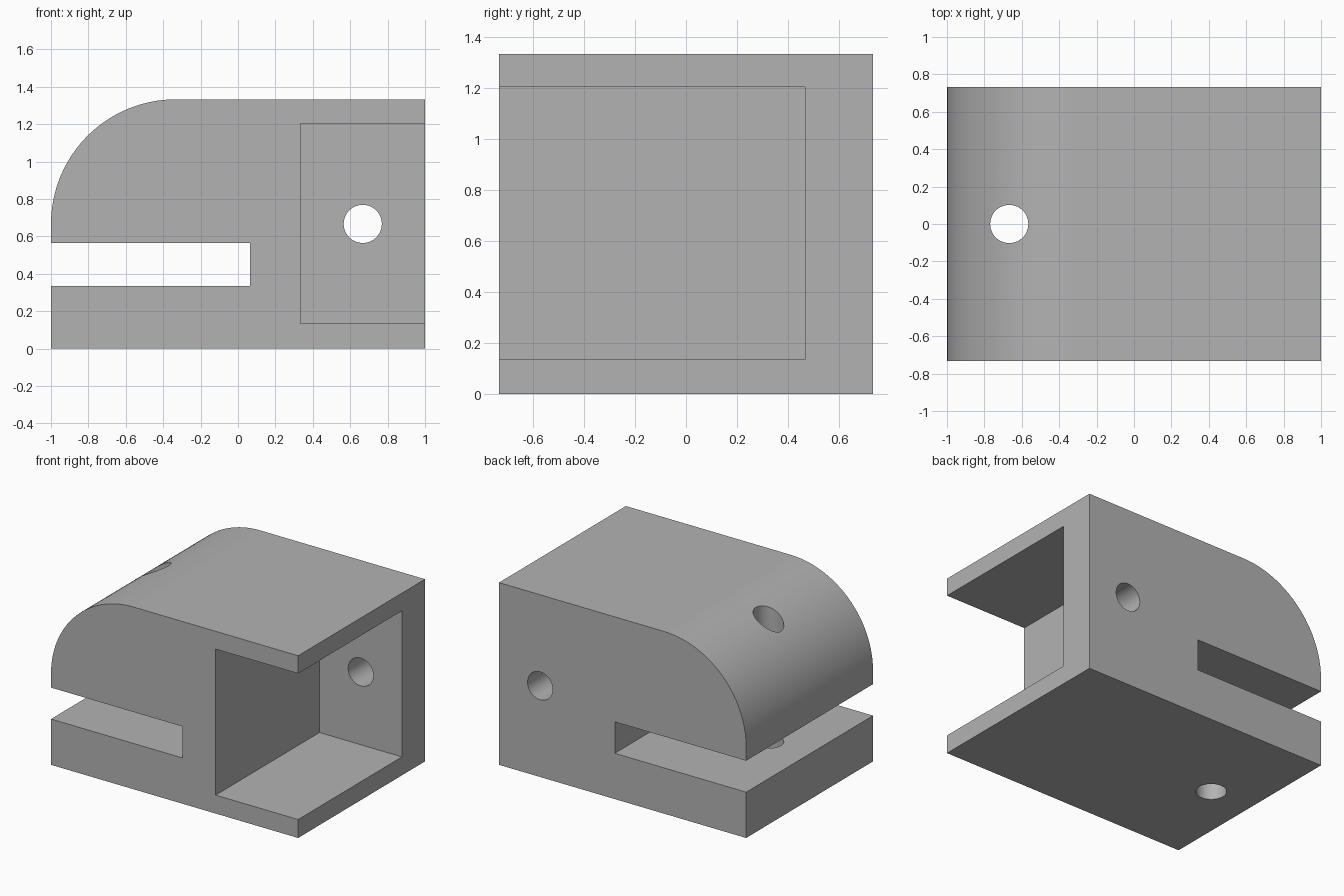
import bpy
import bmesh
from math import cos, sin, pi, radians

if "Cube" in bpy.data.objects:
    bpy.data.objects.remove(bpy.data.objects["Cube"], do_unlink=True)

DEPTH, HEIGHT, ROUND = 1.466, 1.333, 0.667
HOLE_RADIUS = 0.102

grey = bpy.data.materials.new("plain grey")
grey.use_nodes = True
grey.diffuse_color = (0.45, 0.45, 0.45, 1)
grey.node_tree.nodes["Principled BSDF"].inputs["Base Color"].default_value = grey.diffuse_color


def extrude_profile(name, points):
    """Extrude an x-z outline through the full depth."""
    bm = bmesh.new()
    face = bm.faces.new([bm.verts.new((x, -DEPTH / 2, z)) for x, z in points])
    result = bmesh.ops.extrude_face_region(bm, geom=[face])
    moved = [v for v in result["geom"] if isinstance(v, bmesh.types.BMVert)]
    bmesh.ops.translate(bm, verts=moved, vec=(0, DEPTH, 0))
    bmesh.ops.recalc_face_normals(bm, faces=bm.faces)
    mesh = bpy.data.meshes.new(name)
    bm.to_mesh(mesh)
    bm.free()
    mesh.materials.append(grey)
    obj = bpy.data.objects.new(name, mesh)
    bpy.context.collection.objects.link(obj)
    return obj


def cut(target, cutter):
    """Subtract a cutter, then discard it."""
    cutter.data.materials.append(grey)
    cutter.hide_render = True
    mod = target.modifiers.new("cut", "BOOLEAN")
    mod.operation = "DIFFERENCE"
    mod.solver = "EXACT"
    mod.object = cutter
    bpy.ops.object.select_all(action="DESELECT")
    bpy.context.view_layer.objects.active = target
    target.select_set(True)
    bpy.ops.object.modifier_apply(modifier=mod.name)
    bpy.data.objects.remove(cutter, do_unlink=True)


def box_cutter(low, high):
    centre = [(a + b) / 2 for a, b in zip(low, high)]
    bpy.ops.mesh.primitive_cube_add(size=1, location=centre)
    obj = bpy.context.object
    obj.scale = [b - a for a, b in zip(low, high)]
    bpy.ops.object.transform_apply(location=False, scale=True)
    return obj


def hole_cutter(centre, rotation=(0, 0, 0)):
    bpy.ops.mesh.primitive_cylinder_add(
        vertices=48, radius=HOLE_RADIUS, depth=3, location=centre, rotation=rotation)
    return bpy.context.object


# Block outline: rounded upper left corner and a slot in the left end
arc = [(-1 + ROUND - ROUND * cos(t), HEIGHT - ROUND + ROUND * sin(t))
       for t in (i * pi / 2 / 32 for i in range(33))]
outline = [(1, 0), (-1, 0), (-1, 0.335), (0.063, 0.335), (0.063, 0.565), (-1, 0.565)]
block = extrude_profile("slotted_block", outline + arc + [(1, HEIGHT)])

# Pocket open to the front and the +x end
cut(block, box_cutter((0.333, -2, 0.135), (2, 0.466, 1.203)))

# Vertical pin hole and hole through the pocket's back wall
cut(block, hole_cutter((-0.667, 0, 0.667)))
cut(block, hole_cutter((0.667, 1, 0.667), (pi / 2, 0, 0)))

# Smooth curved surfaces, crisp edges
bpy.ops.object.shade_smooth_by_angle(angle=radians(30))
weighted = block.modifiers.new("weighted normals", "WEIGHTED_NORMAL")
weighted.keep_sharp = True
